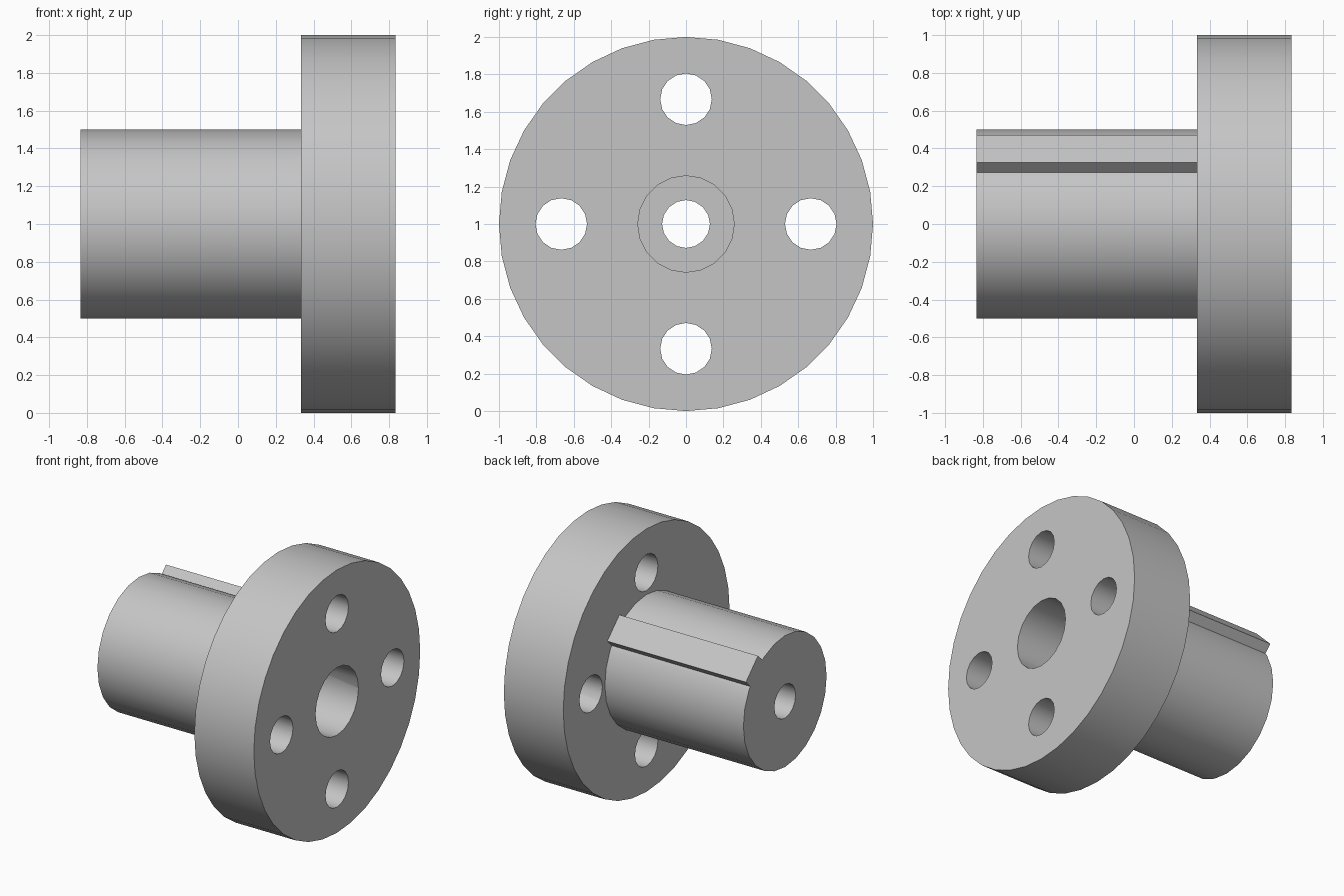
import bpy
from math import radians
from mathutils import Matrix, Vector

default = bpy.data.objects.get("Cube")
if default:
    bpy.data.objects.remove(default, do_unlink=True)

BACK, STEP, FRONT = -0.833, 0.333, 0.833   # shaft end, flange back, flange face
AXIS_Z = 1.0

steel = bpy.data.materials.new("light_grey_metal")
steel.use_nodes = True
grey = (0.56, 0.56, 0.56, 1)
steel.diffuse_color = grey
steel.node_tree.nodes["Principled BSDF"].inputs["Base Color"].default_value = grey


def cylinder(name, radius, x0, x1, sides, y=0, z=0):
    """Cylinder along x, offset from the main axis by y and z."""
    bpy.ops.mesh.primitive_cylinder_add(vertices=sides, radius=radius, depth=x1 - x0)
    ob = bpy.context.object
    ob.name = name
    place = Matrix.Translation(Vector(((x0 + x1) / 2, y, AXIS_Z + z)))
    ob.data.transform(place @ Matrix.Rotation(radians(90), 4, 'Y'))
    ob.data.materials.append(steel)
    return ob


def combine(target, tool, operation):
    """Apply a boolean and drop the tool object."""
    mod = target.modifiers.new(operation.lower(), 'BOOLEAN')
    mod.operation, mod.object, mod.solver = operation, tool, 'EXACT'
    bpy.context.view_layer.objects.active = target
    bpy.ops.object.modifier_apply(modifier=mod.name)
    bpy.data.objects.remove(tool, do_unlink=True)


# Flange disc with the shaft joined to its back
body = cylinder("flanged_shaft", 1.0, STEP, FRONT, 36)
combine(body, cylinder("shaft", 0.5, BACK, STEP + 0.2, 24), 'UNION')

# Key bar along the shaft, turned halfway between up and back
KEY_INNER, KEY_OUTER, KEY_WIDTH = 0.35, 0.562, 0.205
bpy.ops.mesh.primitive_cube_add(size=1)
key = bpy.context.object
key.name = "key"
key.data.materials.append(steel)
key.data.transform(
    Matrix.Translation(Vector((0, 0, AXIS_Z)))
    @ Matrix.Rotation(radians(-45), 4, 'X')
    @ Matrix.Translation(Vector(((BACK + STEP) / 2, 0, (KEY_INNER + KEY_OUTER) / 2)))
    @ Matrix.Diagonal((STEP - BACK, KEY_WIDTH, KEY_OUTER - KEY_INNER, 1)))
combine(body, key, 'UNION')

# Through hole, wide bore in the flange, and four bolt holes
combine(body, cylinder("through_hole", 0.128, BACK - 0.1, FRONT + 0.1, 16), 'DIFFERENCE')
combine(body, cylinder("wide_bore", 0.258, STEP, FRONT + 0.1, 20), 'DIFFERENCE')
for y, z in ((1, 0), (-1, 0), (0, 1), (0, -1)):
    bolt = cylinder("bolt_hole", 0.138, STEP - 0.1, FRONT + 0.1, 16, y * 0.667, z * 0.667)
    combine(body, bolt, 'DIFFERENCE')

# Smooth round walls, crisp rims
bpy.ops.object.select_all(action='DESELECT')
body.select_set(True)
bpy.context.view_layer.objects.active = body
bpy.ops.object.shade_smooth_by_angle(angle=radians(32))
